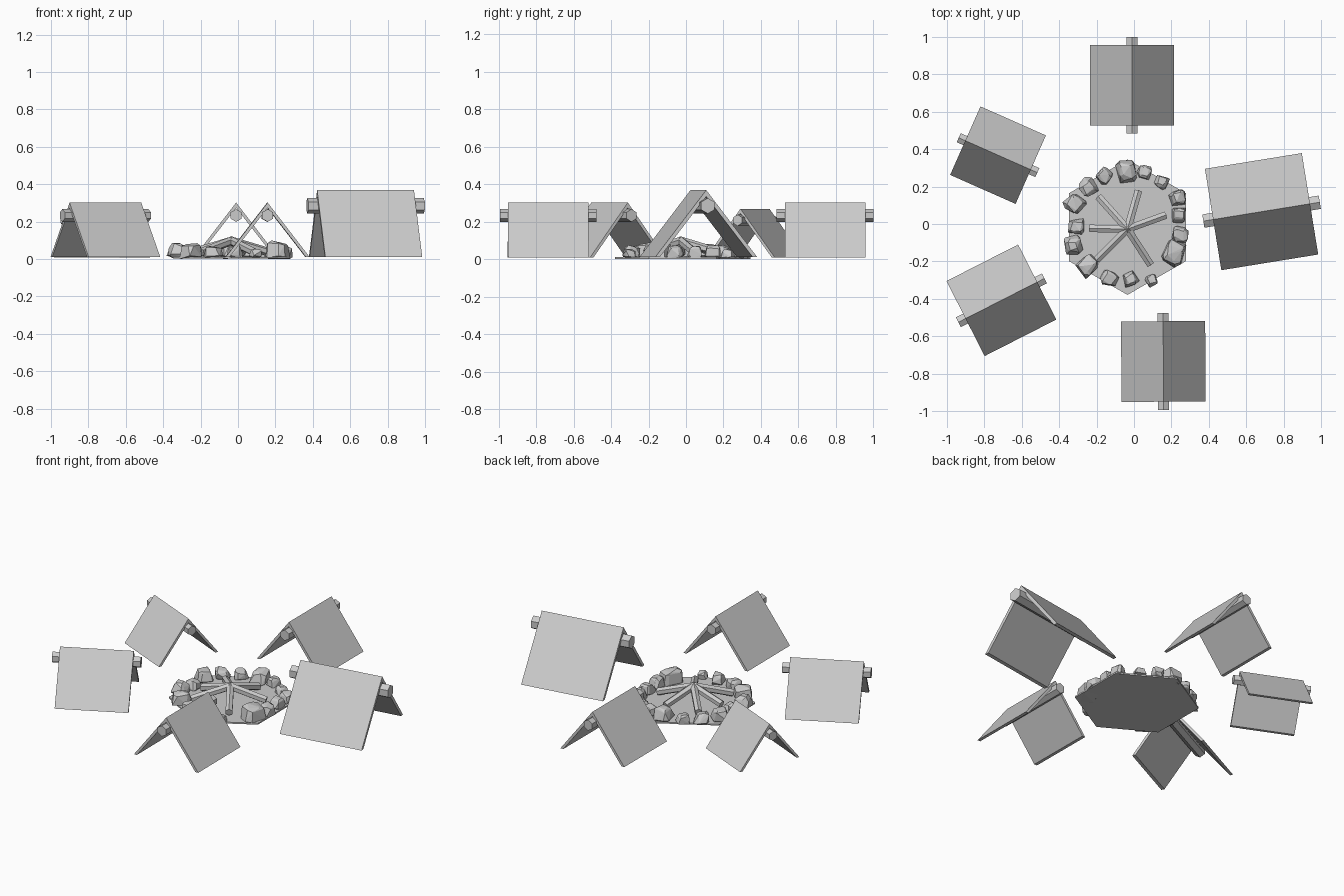
import bpy, bmesh, math, random
from mathutils import Vector, Matrix

random.seed(7)

cube = bpy.data.objects.get("Cube")
if cube:
    bpy.data.objects.remove(cube, do_unlink=True)

# One plain grey for the whole camp
grey = bpy.data.materials.new("plain_grey")
grey.use_nodes = True
colour = (0.6, 0.6, 0.6, 1)
grey.diffuse_color = colour
grey.node_tree.nodes["Principled BSDF"].inputs["Base Color"].default_value = colour


def finish(name, bm, matrix=Matrix()):
    bmesh.ops.recalc_face_normals(bm, faces=bm.faces)
    mesh = bpy.data.meshes.new(name)
    bm.to_mesh(mesh)
    bm.free()
    mesh.materials.append(grey)
    obj = bpy.data.objects.new(name, mesh)
    obj.matrix_world = matrix
    bpy.context.collection.objects.link(obj)
    return obj


def prism(name, profile, length, matrix):
    """Extrude a (y, z) profile along x, centred on the origin."""
    bm = bmesh.new()
    face = bm.faces.new([bm.verts.new((-length / 2, y, z)) for y, z in profile])
    ext = bmesh.ops.extrude_face_region(bm, geom=[face])
    verts = [v for v in ext["geom"] if isinstance(v, bmesh.types.BMVert)]
    bmesh.ops.translate(bm, verts=verts, vec=(length, 0, 0))
    return finish(name, bm, matrix)


def polygon(sides, radius, z=0.0):
    steps = [math.pi / 2 + math.tau * i / sides for i in range(sides)]
    return [(radius * math.cos(a), z + radius * math.sin(a)) for a in steps]


# Tents: two thin sloping panels over a six-sided ridge pole
PANEL = [(0, 0.302), (0.225, 0.01), (0.205, 0.01), (0, 0.274)]


def tent(label, x, y, angle, size):
    m = (Matrix.Translation((x, y, 0)) @ Matrix.Rotation(math.radians(angle), 4, "Z")
         @ Matrix.Scale(size, 4))
    for side, sign in (("left", 1), ("right", -1)):
        prism(f"{label}_tent_{side}_panel", [(sign * a, b) for a, b in PANEL], 0.43, m)
    prism(f"{label}_tent_ridge_pole", polygon(6, 0.034, 0.233), 0.517, m)


tent("back", -0.01, 0.742, 90, 1)
tent("front", 0.157, -0.735, 90.4, 1)
tent("large", 0.682, 0.066, 9.2, 1.22)
tent("small", -0.727, 0.368, -23.9, 0.89)
tent("side", -0.709, -0.408, 27, 1)

# Hexagonal ground slab of the fire pit
pit = Vector((-0.035, -0.017, 0))
bm = bmesh.new()
bmesh.ops.create_cone(bm, cap_ends=True, segments=6, radius1=0.362, radius2=0.362, depth=0.009)
finish("fire_pit_ground", bm, Matrix.Translation(pit + Vector((0, 0, 0.0065))))

# Campfire logs leaning together: outer end angle and reach
for i, (angle, reach) in enumerate([(74, 0.21), (20, 0.215), (-57, 0.225),
                                    (-135, 0.23), (132, 0.23), (179, 0.2)]):
    a = math.radians(angle)
    heading = Vector((math.cos(a), math.sin(a), 0))
    outer = pit + heading * reach + Vector((0, -0.01, 0.036))
    inner = pit - heading * 0.01 + Vector((0, -0.01, 0.1))
    axis = inner - outer
    m = Matrix.Translation((outer + inner) / 2) @ axis.to_track_quat("X", "Z").to_matrix().to_4x4()
    prism(f"log_{i + 1}", polygon(6, 0.023), axis.length, m)

# Ring of rough stones: x, y, width, height
STONES = [(-0.04, 0.285, 0.1, 0.09), (0.06, 0.28, 0.07, 0.065), (0.15, 0.225, 0.065, 0.05),
          (0.235, 0.14, 0.08, 0.07), (0.24, 0.05, 0.075, 0.065), (0.25, -0.055, 0.08, 0.07),
          (0.21, -0.15, 0.12, 0.1), (0.095, -0.3, 0.06, 0.05), (-0.02, -0.295, 0.07, 0.07),
          (-0.135, -0.29, 0.08, 0.065), (-0.25, -0.22, 0.1, 0.085), (-0.325, -0.115, 0.09, 0.08),
          (-0.305, -0.015, 0.075, 0.06), (-0.315, 0.11, 0.09, 0.075), (-0.25, 0.195, 0.085, 0.07),
          (-0.16, 0.26, 0.075, 0.06)]
for i, (x, y, width, height) in enumerate(STONES):
    bm = bmesh.new()
    bmesh.ops.create_cube(bm, size=1)
    bmesh.ops.bevel(bm, geom=bm.edges[:], offset=0.17, segments=1, affect="EDGES")
    for v in bm.verts:
        v.co += Vector([random.uniform(-0.12, 0.12) for _ in range(3)])
        v.co.xy *= 0.9 - 0.3 * v.co.z
    hull = bmesh.ops.convex_hull(bm, input=bm.verts[:])
    spare = [g for g in hull["geom_interior"] if isinstance(g, bmesh.types.BMVert)]
    bmesh.ops.delete(bm, geom=spare, context="VERTS")
    # Fit the stone to its size and stand it on the slab
    low = min(v.co.z for v in bm.verts)
    tall = max(v.co.z for v in bm.verts) - low
    for v in bm.verts:
        v.co = (v.co.x * width, v.co.y * width, (v.co.z - low) / tall * height)
    base = 0.0 if width >= 0.1 else 0.005
    spin = math.atan2(y - pit.y, x - pit.x) + random.uniform(-0.4, 0.4)
    finish(f"stone_{i + 1}", bm, Matrix.Translation((x, y, base)) @ Matrix.Rotation(spin, 4, "Z"))
